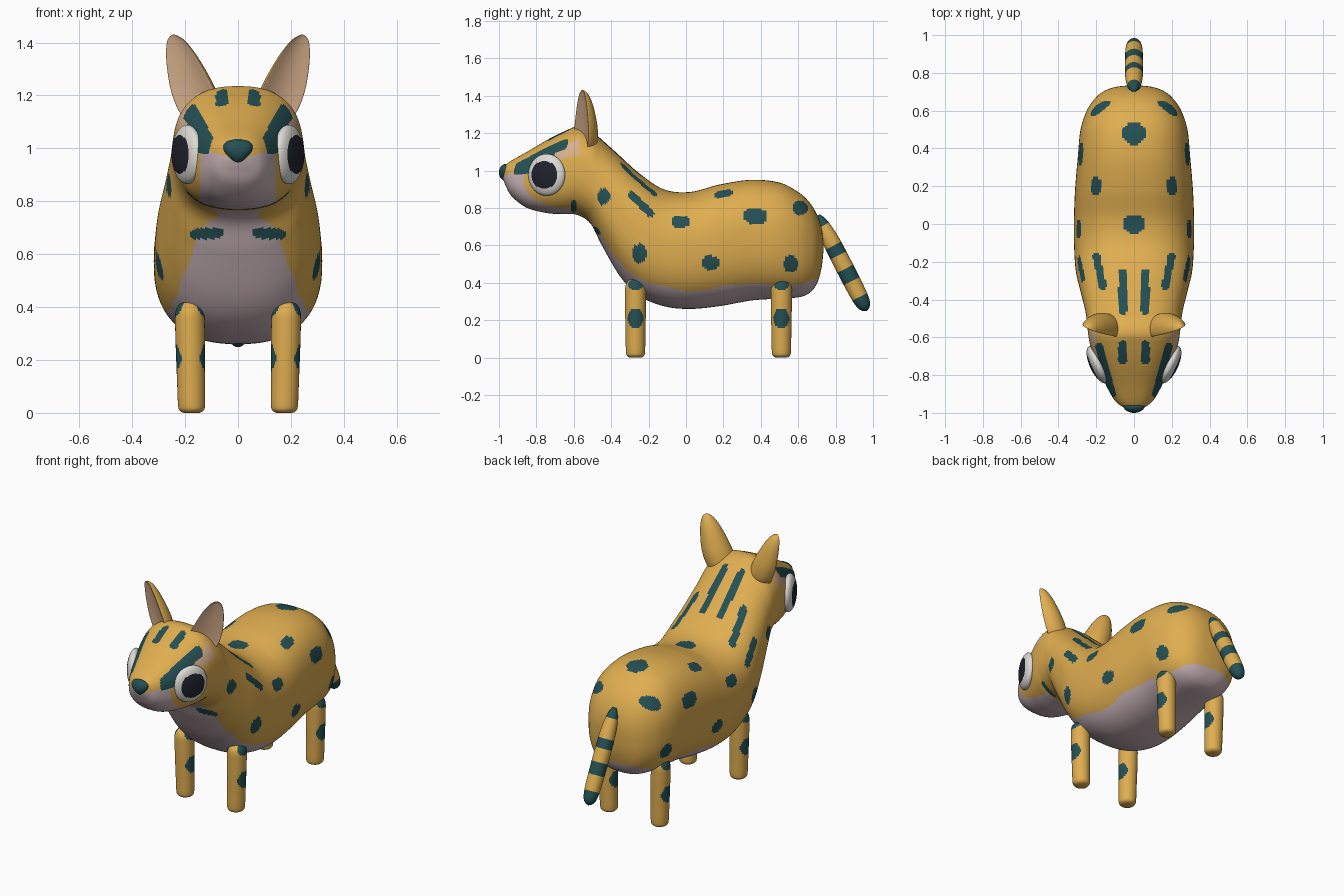
import bpy, bmesh
from math import sin, cos, pi, radians
from mathutils import Vector

if "Cube" in bpy.data.objects:
    bpy.data.objects.remove(bpy.data.objects["Cube"], do_unlink=True)


def material(name, r, g, b):
    mat = bpy.data.materials.new(name)
    mat.use_nodes = True
    mat.diffuse_color = (r, g, b, 1)
    bsdf = next(n for n in mat.node_tree.nodes if n.type == 'BSDF_PRINCIPLED')
    bsdf.inputs["Base Color"].default_value = (r, g, b, 1)
    return mat


golden = material("golden fur", .74, .42, .08)
teal = material("dark teal marking", .018, .08, .09)
pale = material("pale mauve belly", .58, .45, .48)
tan = material("tan inner ear", .68, .43, .26)
white = material("eye white", .72, .71, .67)
black = material("pupil black", .016, .016, .028)


def smooth_rows(rows, steps):
    """Catmull-Rom interpolation through rows of numbers."""
    out = []
    last = len(rows) - 1
    for i in range(last):
        p0, p1, p2, p3 = (rows[min(max(i + k, 0), last)] for k in (-1, 0, 1, 2))
        for s in range(steps):
            t = s / steps
            out.append([b + t * (c - a) / 2 + t * t * (a - 2.5 * b + 2 * c - d / 2)
                        + t ** 3 * (1.5 * (b - c) + (d - a) / 2)
                        for a, b, c, d in zip(p0, p1, p2, p3)])
    return out + [list(rows[-1])]


def ring(centre, u, v, count, power=2.0):
    """Superellipse ring spanned by the vectors u and v."""
    points = []
    for k in range(count):
        a = 2 * pi * k / count
        c, s = cos(a), sin(a)
        points.append(centre + u * (abs(c) ** (2 / power) * (1 if c > 0 else -1))
                      + v * (abs(s) ** (2 / power) * (1 if s > 0 else -1)))
    return points


def loft(name, rings, mats, pick=None):
    """Skin rings into a closed smooth object, colouring faces by a rule."""
    bm = bmesh.new()
    loops = [[bm.verts.new(p) for p in r] for r in rings]
    n = len(loops[0])
    for a, b in zip(loops, loops[1:]):
        for k in range(n):
            bm.faces.new((a[k], a[(k + 1) % n], b[(k + 1) % n], b[k]))
    bm.faces.new(loops[0])
    bm.faces.new(loops[-1])
    bmesh.ops.recalc_face_normals(bm, faces=bm.faces)
    bm.normal_update()
    for f in bm.faces:
        f.smooth = True
        if pick:
            f.material_index = pick(f.calc_center_median(), f.normal)
    mesh = bpy.data.meshes.new(name)
    bm.to_mesh(mesh)
    bm.free()
    for m in mats:
        mesh.materials.append(m)
    obj = bpy.data.objects.new(name, mesh)
    bpy.context.collection.objects.link(obj)
    return obj


def in_oval(p, q, oval):
    cp, cq, rp, rq = oval
    return ((p - cp) / rp) ** 2 + ((q - cq) / rq) ** 2 < 1


def in_stripe(p, q, stripe):
    a, b = Vector(stripe[:2]), Vector(stripe[2:4])
    d, w = b - a, Vector((p, q)) - a
    t = min(max(w.dot(d) / d.length_squared, 0), 1)
    return (w - d * t).length < stripe[4]


def lookup(rows, x):
    for (x0, y0), (x1, y1) in zip(rows, rows[1:]):
        if x0 <= x <= x1:
            return y0 + (y1 - y0) * (x - x0) / (x1 - x0)
    return rows[-1][1]


# Body and head: y, top, bottom, half width
stations = [(-.985, 1.0, .975, .01), (-.965, 1.03, .92, .065), (-.93, 1.055, .86, .105),
            (-.85, 1.1, .8, .15), (-.74, 1.165, .772, .197), (-.65, 1.21, .767, .23),
            (-.58, 1.235, .762, .243), (-.51, 1.215, .715, .25), (-.45, 1.165, .6, .26),
            (-.35, 1.075, .43, .285), (-.25, .985, .33, .308), (-.12, .9, .275, .317),
            (.02, .885, .26, .318), (.18, .925, .275, .312), (.35, .95, .305, .298),
            (.5, .935, .315, .283), (.6, .885, .322, .25), (.66, .83, .345, .21),
            (.7, .765, .395, .165), (.725, .69, .48, .1), (.735, .6, .57, .01)]

# Markings: ovals on the flanks (y, z) and on the back (x, y), stripes, chest bars
flank_spots = [(-.03, .725, .05, .035), (-.25, .555, .037, .052), (.13, .505, .048, .04),
               (.37, .755, .065, .045), (.56, .5, .04, .045), (.61, .8, .042, .038),
               (-.44, .86, .035, .045), (-.6, .81, .016, .035)]
back_spots = [(0, 0, .062, .05), (0, .48, .062, .06), (.2, .2, .03, .05)]
back_stripes = [(.06, -.46, .06, -.26, .022), (.165, -.33, .2, -.17, .02),
                (.06, -.72, .06, -.64, .024), (.115, -.9, .185, -.65, .02)]
flank_stripe = (-.29, .87, -.19, .77, .02)
chest_bar = (.075, .68, .16, .677, .02)
belly_line = [(-.58, .775), (-.5, .72), (-.45, .64), (-.4, .565), (-.3, .45), (-.2, .4),
              (0, .355), (.1, .36), (.2, .385), (.35, .395), (.6, .39), (.7, .42)]


def body_colour(c, n):
    x, y, z = abs(c.x), c.y, c.z
    if any(in_oval(y, z, s) for s in flank_spots) or in_stripe(y, z, flank_stripe):
        return 1
    if n.z > .1 and (any(in_oval(x, y, s) for s in back_spots)
                     or any(in_stripe(x, y, s) for s in back_stripes)):
        return 1
    if y < -.35 and z < .75 and in_stripe(x, z, chest_bar):
        return 1
    if y < -.62 and x < .143 and z < .955 + .3 * x and n.z < .5:
        return 2
    if y > -.58 and z < lookup(belly_line, y):
        return 2
    brow = 1.02 + (y + .93) * .53
    if -.88 < y < -.57 and 1.0 + (y + .9) * .25 < z < brow - .035 and x > .14:
        return 3
    return 0


rings = [ring(Vector((0, y, (top + low) / 2)), Vector((w, 0, 0)),
              Vector((0, 0, (top - low) / 2)), 160, 2.45)
         for y, top, low, w in smooth_rows(stations, 12)]
loft("body", rings, [golden, teal, pale, tan], body_colour)

# Nose: rounded, narrowing downwards
rings = []
for k in range(1, 24):
    a = pi * k / 24
    z = -cos(a)
    rings.append(ring(Vector((0, -.965, .99 + .045 * z)),
                      Vector((.066 * sin(a) * (.8 + .3 * z), 0, 0)),
                      Vector((0, .035 * sin(a), 0)), 32))
loft("nose", rings, [teal])

# Tail: tapered tube with bands
tail_start, tail_end = Vector((0, .705, .76)), Vector((0, .967, .25))
tail_dir = tail_end - tail_start
across = tail_dir.normalized().cross(Vector((1, 0, 0)))
tail_profile = [(0, .012), (.08, .032), (.25, .045), (.5, .048), (.8, .046),
                (.93, .038), (.98, .022), (1, .003)]


def tail_colour(c, n):
    t = (c - tail_start).dot(tail_dir) / tail_dir.length_squared
    return int(t < .11 or abs(t - .37) < .055 or abs(t - .63) < .055 or t > .85)


rings = [ring(tail_start + tail_dir * t, Vector((r, 0, 0)), across * r, 32)
         for t, r in smooth_rows(tail_profile, 10)]
loft("tail", rings, [golden, teal], tail_colour)

leg_profile = [(0, .03), (.008, .044), (.03, .051), (.12, .053), (.22, .055), (.32, .056),
               (.38, .054), (.41, .038), (.425, .005)]
ear_profile = [(0, .065), (.2, .088), (.4, .09), (.6, .078), (.8, .058), (.93, .036),
               (.98, .018), (1, .004)]

for side, word in ((1, "left"), (-1, "right")):
    # Legs: rounded posts with ovals on both sides
    for y, place in ((-.27, "front"), (.51, "back")):
        def leg_colour(c, n, y=y):
            return int(in_oval(c.y, c.z, (y, .21, .042, .055))
                       or in_oval(c.y, c.z, (y, .39, .04, .03)))
        rings = [ring(Vector((side * (.175 + .02 * z), y, z)), Vector((r, 0, 0)),
                      Vector((0, r, 0)), 48)
                 for z, r in smooth_rows(leg_profile, 8)]
        loft(f"{place}_{word}_leg", rings, [golden, teal], leg_colour)

    # Ears: hollow-fronted leaves turned outwards
    base, tip = Vector((side * .125, -.56, 1.08)), Vector((side * .243, -.555, 1.43))
    yaw = radians(25)
    wide = Vector((side * cos(yaw), sin(yaw), 0))
    back = Vector((-side * sin(yaw), cos(yaw), 0))
    rings = []
    for t, w in smooth_rows(ear_profile, 6):
        points = []
        for k in range(48):
            a = 2 * pi * k / 48
            depth = .95 * sin(a) if sin(a) > 0 else .25 * sin(a) ** 2 - .1 * abs(sin(a))
            points.append(base.lerp(tip, t) + wide * w * cos(a) + back * w * depth)
        rings.append(points)
    loft(f"{word}_ear", rings, [golden, tan],
         lambda c, n: int(n.dot(back) < -.45))

    # Eyes: flattened domes with a pupil, facing out and forward
    eye = Vector((side * .192, -.745, .977))
    out = Vector((side * cos(yaw), -sin(yaw), 0))
    along = Vector((side * sin(yaw), cos(yaw), 0))
    rings = []
    for k in range(1, 48):
        a = pi * k / 48
        rings.append(ring(eye - out * .042 * cos(a), along * .107 * sin(a),
                          Vector((0, 0, .112 * sin(a))), 64))

    def eye_colour(c, n):
        d = c - eye
        return int(d.dot(out) > 0 and in_oval(d.dot(along), d.z, (0, 0, .074, .076)))
    loft(f"{word}_eye", rings, [white, black], eye_colour)
